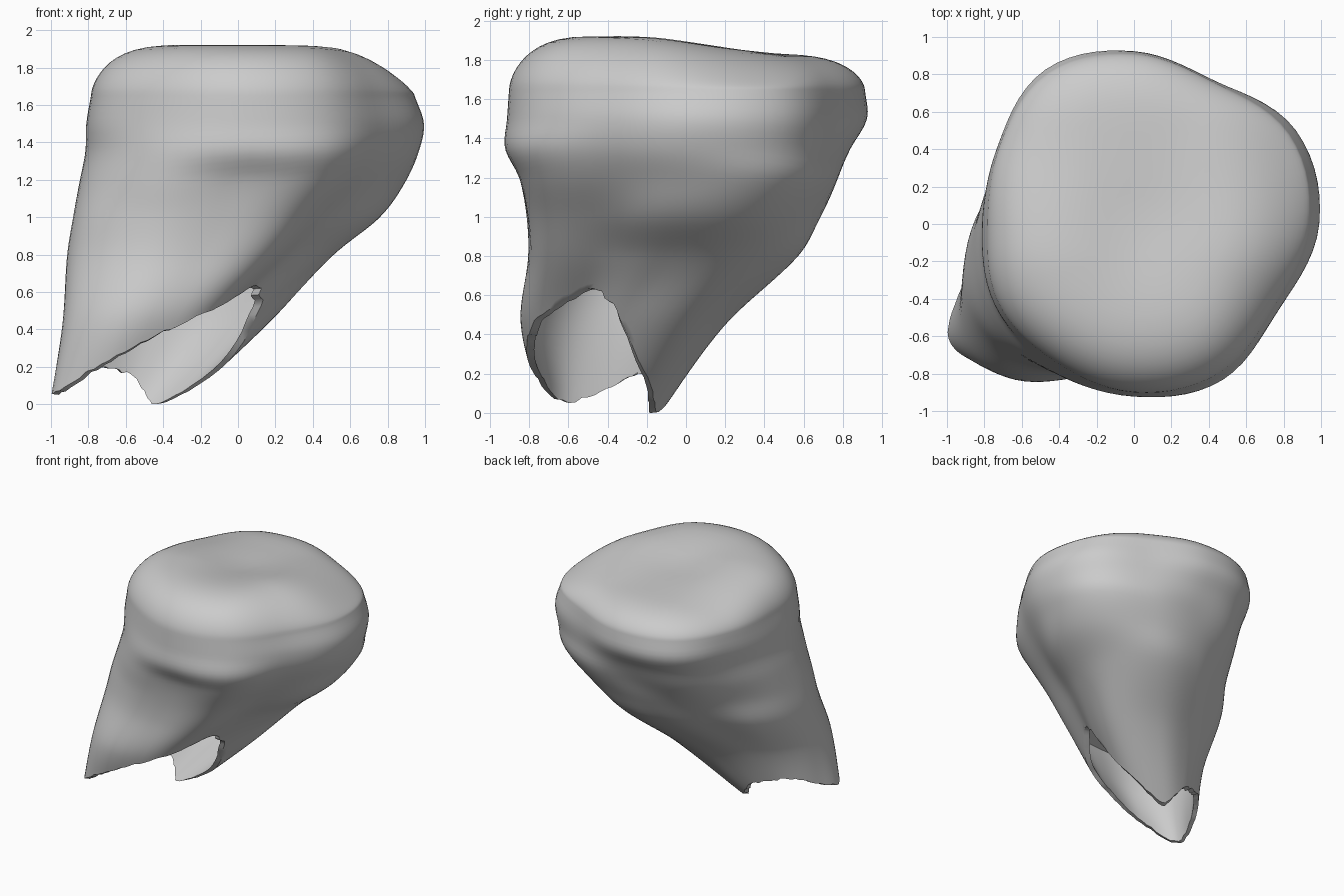
import bpy, bmesh, math, random

if "Cube" in bpy.data.objects:
    bpy.data.objects.remove(bpy.data.objects["Cube"])

random.seed(4)
SEG = 84
SHOULDER = 1.65

# Horizontal sections: height -> (centre x, centre y, radii every 30 degrees)
SECTIONS = {
    0.00: (-.60, -.42, (.30, .34, .32, .28, .26, .30, .36, .45, .36, .28, .28, .28)),
    0.45: (-.40, -.35, (.47, .66, .62, .51, .46, .47, .52, .58, .545, .475, .44, .36)),
    0.80: (-.20, -.15, (.67, .79, .80, .68, .60, .64, .70, .76, .71, .65, .66, .56)),
    1.00: (-.10, -.09, (.83, .92, .85, .76, .71, .71, .77, .83, .78, .72, .75, .68)),
    1.20: (-.02, -.03, (.90, .98, .88, .80, .82, .79, .82, .87, .87, .82, .87, .80)),
    1.35: (0, -.02, (.96, .99, .88, .86, .89, .82, .815, .855, .88, .90, .94, .87)),
    1.50: (0, 0, (.99, 1.0, .88, .92, .95, .84, .81, .86, .87, .91, .94, .90)),
    1.65: (0, 0, (.94, .96, .87, .91, .93, .83, .785, .84, .85, .90, .92, .87)),
}
# Height of the broken lower rim every 30 degrees
RIM = (.48, .13, .0, .13, .19, .20, .12, .06, .21, .36, .50, .62)
ZS = sorted(SECTIONS)


def around(vals, a):
    """Smooth periodic interpolation of twelve values."""
    u = (a / math.tau * 12) % 12
    i = int(u)
    t = u - i
    p, q, r, s = (vals[(i + k) % 12] for k in (-1, 0, 1, 2))
    return q + .5 * t * (r - p + t * (2*p - 5*q + 4*r - s + t * (3*(q - r) + s - p)))


def along(vals, z):
    """Smooth interpolation of one value per section height."""
    n = len(ZS)
    i = max(k for k in range(n - 1) if ZS[k] <= z or k == 0)

    def slope(k):
        lo, hi = max(k - 1, 0), min(k + 1, n - 1)
        return (vals[hi] - vals[lo]) / (ZS[hi] - ZS[lo])
    h = ZS[i + 1] - ZS[i]
    t = (z - ZS[i]) / h
    return ((2*t**3 - 3*t*t + 1) * vals[i] + (t**3 - 2*t*t + t) * h * slope(i)
            + (3*t*t - 2*t**3) * vals[i + 1] + (t**3 - t*t) * h * slope(i + 1))


def wall(a, z, inset=0.0, scale=1.0):
    cx = along([SECTIONS[k][0] for k in ZS], z)
    cy = along([SECTIONS[k][1] for k in ZS], z)
    r = (along([around(SECTIONS[k][2], a) for k in ZS], z) - inset) * scale
    return (cx + r * math.cos(a), cy + r * math.sin(a), z)


def top_height(x, y):
    """Crown surface: lower to the back and right, with a shallow central hollow."""
    hollow = .06 * math.exp(-((x - .05)**2 + (y + .05)**2) / .12)
    t = min(1, max(0, (y + .25) / .8))
    back = .10 * t * t * (3 - 2 * t)
    return 1.938 - back - .4 * max(0, x - .35)**2 - .05 * max(0, -x - .3) - hollow


angles = [math.tau * i / SEG for i in range(SEG)]
rim = [max(0, around(RIM, a) + random.uniform(-.008, .012)) for a in angles]

bm = bmesh.new()
rings = []


def add_ring(points):
    rings.append([bm.verts.new(p) for p in points])


# Inner hollow, from its ceiling down to the rim
CEIL = .72
for s in (.3, .6, .85):
    add_ring([(x, y, z + .12 * (1 - s * s)) for x, y, z in
              (wall(a, CEIL, .08, s) for a in angles)])
for k in range(11):
    add_ring([wall(a, CEIL + (e - CEIL) * k / 10, .04) for a, e in zip(angles, rim)])
# Outer wall, from the rim up to the crown shoulder
for k in range(41):
    t = k / 40
    add_ring([wall(a, e + .004 * (1 - t) + (SHOULDER - e - .004 * (1 - t)) * t)
              for a, e in zip(angles, rim)])
# Rounded crown
for s in (.997, .99, .978, .96, .935, .905, .87, .83, .78, .72, .64, .54, .42, .3, .18, .08):
    pts = []
    for a in angles:
        x, y, z = wall(a, SHOULDER, 0, s)
        pts.append((x, y, z + (top_height(x, y) - z) * (1 - s**5.5)**.62))
    add_ring(pts)

for lo, hi in zip(rings, rings[1:]):
    for i in range(SEG):
        j = (i + 1) % SEG
        bm.faces.new((lo[i], lo[j], hi[j], hi[i]))
bm.faces.new(rings[0][::-1])
bm.faces.new(rings[-1])
bmesh.ops.recalc_face_normals(bm, faces=bm.faces)

mesh = bpy.data.meshes.new("tooth_fragment")
bm.to_mesh(mesh)
bm.free()
tooth = bpy.data.objects.new("tooth_fragment", mesh)
bpy.context.collection.objects.link(tooth)

grey = bpy.data.materials.new("light_grey")
grey.diffuse_color = (.6, .6, .6, 1)
grey.use_nodes = True
grey.node_tree.nodes["Principled BSDF"].inputs["Base Color"].default_value = grey.diffuse_color
mesh.materials.append(grey)

bpy.context.view_layer.objects.active = tooth
tooth.select_set(True)
bpy.ops.object.shade_smooth_by_angle(angle=math.radians(40))
